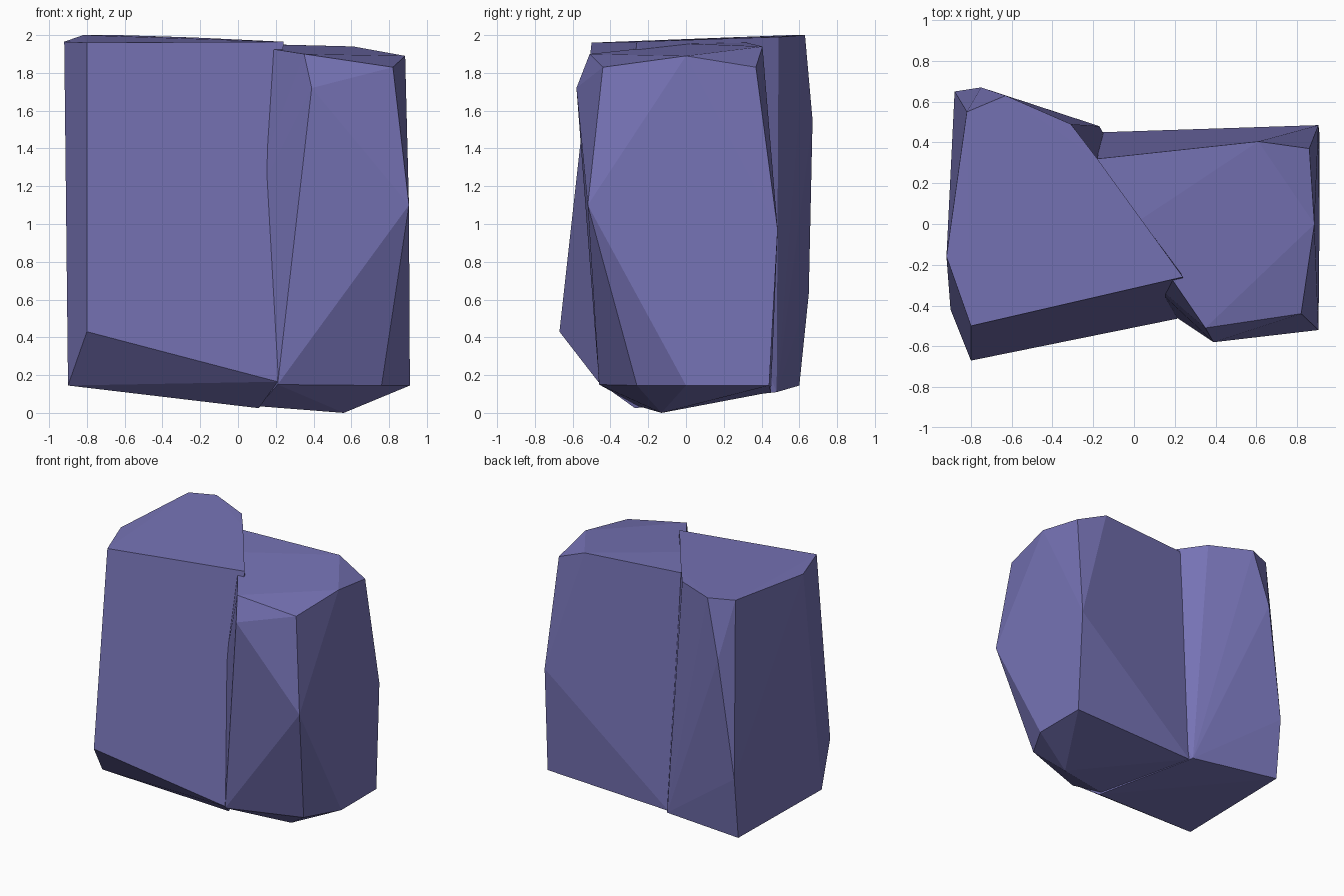
import bpy, bmesh

mat = bpy.data.materials.new("violet_stone")
mat.diffuse_color = (0.18, 0.17, 0.46, 1)


def rock(name, corners):
    """Flat-faced chunk: the convex hull of a few corner points."""
    bm = bmesh.new()
    for c in corners:
        bm.verts.new(c)
    res = bmesh.ops.convex_hull(bm, input=bm.verts)
    inner = {g for g in res["geom_interior"] + res["geom_unused"]
             if isinstance(g, bmesh.types.BMVert)}
    bmesh.ops.delete(bm, geom=list(inner), context='VERTS')
    bmesh.ops.dissolve_limit(bm, angle_limit=0.03, verts=bm.verts, edges=bm.edges)
    bmesh.ops.recalc_face_normals(bm, faces=bm.faces)
    me = bpy.data.meshes.new(name)
    bm.to_mesh(me)
    bm.free()
    me.materials.append(mat)
    ob = bpy.data.objects.new(name, me)
    bpy.context.collection.objects.link(ob)
    return ob


# Taller left chunk with a diagonal right side
rock("left_rock", [
    # top rim
    (-0.80, -0.50, 1.96), (0.24, -0.26, 1.965), (-0.18, 0.32, 1.985),
    (-0.31, 0.49, 1.99), (-0.63, 0.63, 2.0), (-0.82, 0.55, 2.0),
    (-0.92, -0.16, 1.965),
    # back left corner
    (-0.75, 0.67, 1.55), (-0.88, 0.65, 0.63),
    # base
    (-0.80, -0.67, 0.43), (-0.90, -0.42, 0.145), (-0.88, 0.60, 0.145),
    (0.21, -0.465, 0.165), (0.11, -0.27, 0.025), (-0.17, 0.48, 0.11),
])

# Right chunk, partly buried in the left one
rock("right_rock", [
    # top rim
    (0.35, -0.51, 1.90), (0.82, -0.44, 1.83), (0.885, 0.0, 1.89),
    (0.86, 0.37, 1.83), (0.61, 0.405, 1.94), (-0.18, 0.32, 1.96),
    (0.0, 0.0, 1.955),
    # bulges around the middle
    (0.39, -0.58, 1.72), (0.905, -0.52, 1.10), (0.905, 0.485, 0.97),
    (-0.08, -0.14, 0.78),
    # base
    (0.21, -0.46, 0.15), (0.76, -0.26, 0.145), (0.91, 0.0, 0.145),
    (0.91, 0.44, 0.145), (0.56, -0.13, 0.0), (0.11, -0.25, 0.035),
    (-0.16, 0.45, 0.11),
])
